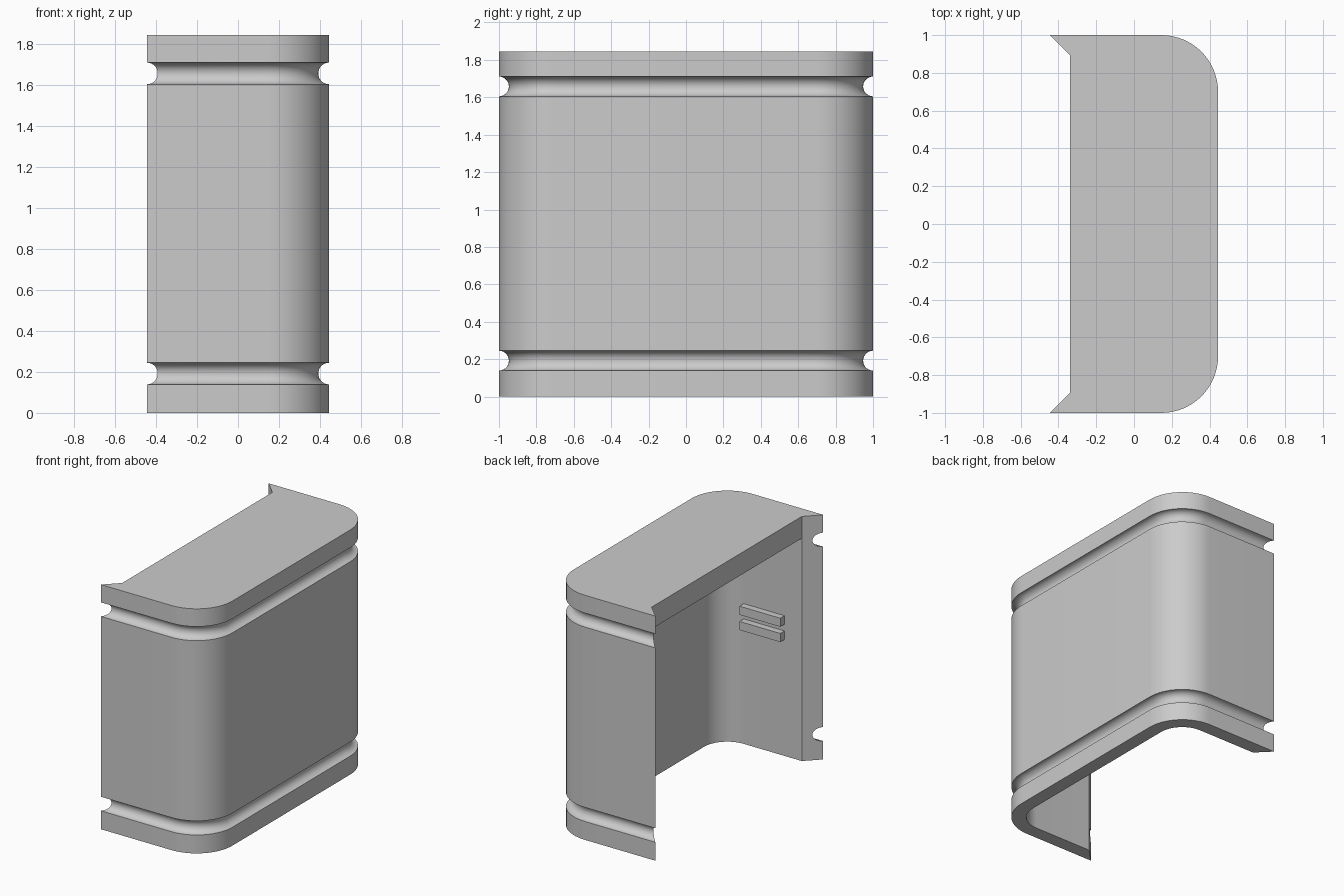
import bpy, bmesh
from math import sin, cos, pi

cube = bpy.data.objects.get("Cube")
if cube:
    bpy.data.objects.remove(cube)

HEIGHT, WALL, ROOF_Z = 1.845, 0.105, 1.68
BACK_X, FRONT_X, HALF_Y, CORNER = -0.445, 0.445, 1.0, 0.3

grey = bpy.data.materials.new("plain grey")
grey.use_nodes = True
colour = (0.6, 0.6, 0.6, 1)
grey.diffuse_color = colour
grey.node_tree.nodes["Principled BSDF"].inputs["Base Color"].default_value = colour


def make_object(name, bm):
    bmesh.ops.recalc_face_normals(bm, faces=bm.faces)
    mesh = bpy.data.meshes.new(name)
    bm.to_mesh(mesh)
    bm.free()
    mesh.materials.append(grey)
    obj = bpy.data.objects.new(name, mesh)
    bpy.context.collection.objects.link(obj)
    return obj


def outline(inset, steps=16):
    """U-shaped plan with rounded corners and mitred ends, moved inwards."""
    r = CORNER - inset
    half = [(BACK_X + inset, inset - HALF_Y)]
    for i in range(steps + 1):
        a = pi / 2 * i / steps
        half.append((FRONT_X - CORNER + r * sin(a), CORNER - HALF_Y - r * cos(a)))
    return half + [(x, -y) for x, y in reversed(half)]


def groove(z, radius=0.053, steps=14):
    """Half-round channel in the wall section."""
    return [(radius * sin(pi * i / steps), z - radius * cos(pi * i / steps))
            for i in range(steps + 1)]


# Casing: one wall section swept around the plan, closed by a thick roof
section = ([(WALL, ROOF_Z), (WALL, 0), (0, 0)]
           + groove(0.192) + groove(1.658) + [(0, HEIGHT)])
bm = bmesh.new()
rings = [[bm.verts.new((x, y, z)) for x, y in outline(inset)]
         for inset, z in section]
for low, high in zip(rings, rings[1:]):
    for i in range(len(low) - 1):
        bm.faces.new((low[i], low[i + 1], high[i + 1], high[i]))
lip = [bm.verts.new((BACK_X + WALL, s * (HALF_Y - WALL), HEIGHT)) for s in (-1, 1)]
bm.faces.new(rings[-1] + [lip[1], lip[0]])                    # roof top
bm.faces.new(rings[0])                                        # roof underside
bm.faces.new((lip[0], lip[1], rings[0][-1], rings[0][0]))     # roof edge
for end, corner in ((0, lip[0]), (-1, lip[1])):               # mitred wall ends
    bm.faces.new([ring[end] for ring in rings] + [corner])
casing = make_object("casing", bm)
bpy.context.view_layer.objects.active = casing
casing.select_set(True)
bpy.ops.object.shade_smooth_by_angle(angle=pi / 6)
casing.select_set(False)

# Paired rails on the inner faces of both side walls
for side, s in (("front", -1), ("back", 1)):
    for level, z in (("lower", 0.91), ("upper", 1.025)):
        bm = bmesh.new()
        bmesh.ops.create_cube(bm, size=1)
        for v in bm.verts:
            v.co = (v.co.x * 0.34 - 0.025, v.co.y * 0.06 + s * 0.875, v.co.z * 0.065 + z)
        make_object(f"{side}_{level}_rail", bm)
